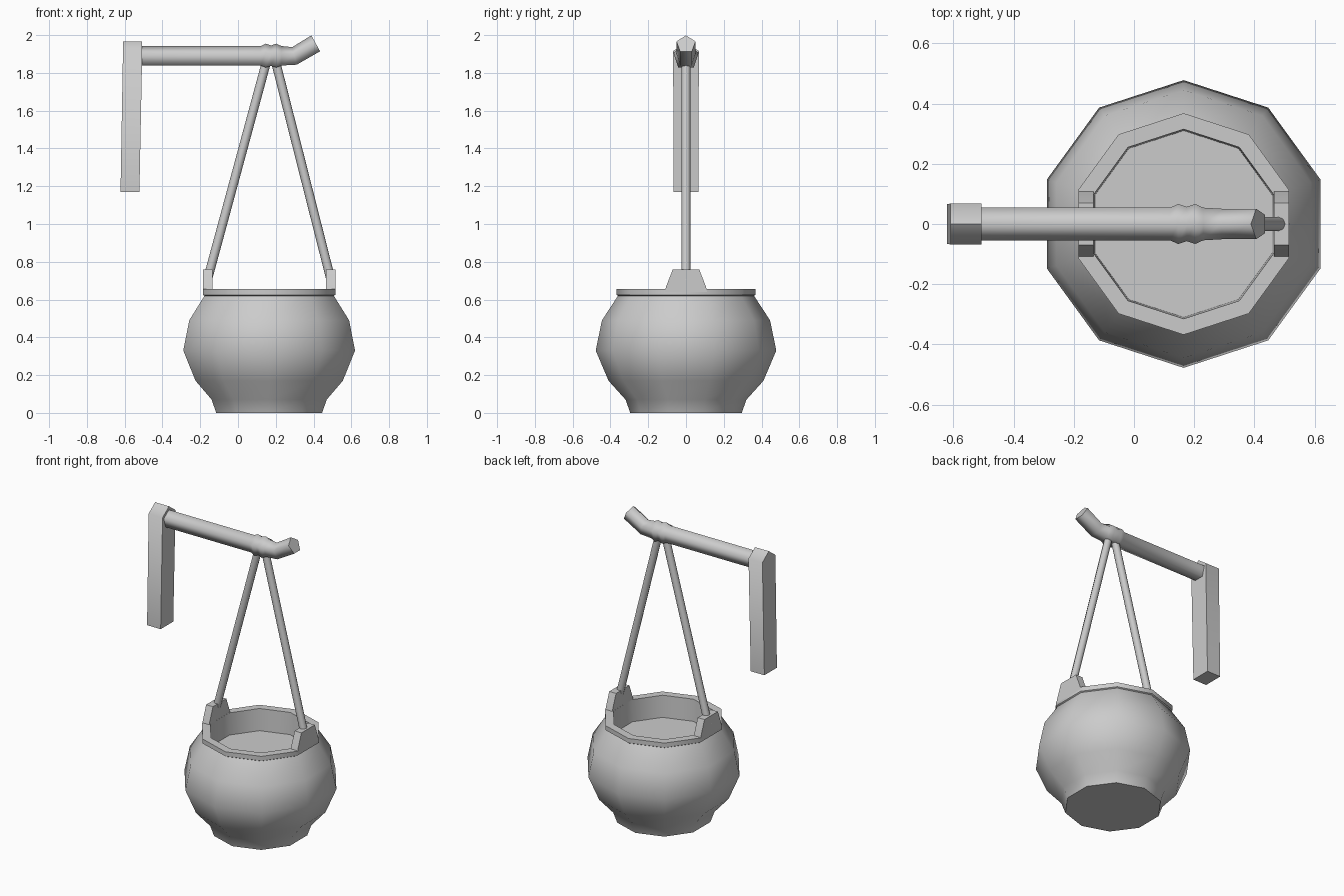
import bpy, bmesh
from math import sin, cos, pi, radians
from mathutils import Vector, Matrix

if "Cube" in bpy.data.objects:
    bpy.data.objects.remove(bpy.data.objects["Cube"])

grey = bpy.data.materials.new("plain grey")
grey.use_nodes = True
COLOUR = (0.6, 0.6, 0.6, 1)
grey.diffuse_color = COLOUR
grey.node_tree.nodes["Principled BSDF"].inputs["Base Color"].default_value = COLOUR

POT_X = 0.165


def finish(name, bm, angle):
    """Turn a bmesh into a shaded object."""
    bmesh.ops.recalc_face_normals(bm, faces=bm.faces)
    mesh = bpy.data.meshes.new(name)
    bm.to_mesh(mesh)
    bm.free()
    mesh.materials.append(grey)
    obj = bpy.data.objects.new(name, mesh)
    bpy.context.collection.objects.link(obj)
    bpy.ops.object.select_all(action='DESELECT')
    obj.select_set(True)
    bpy.context.view_layer.objects.active = obj
    bpy.ops.object.shade_smooth_by_angle(angle=radians(angle))
    return obj


def skin(name, rings, angle):
    """Join equal rings of points into a closed tube with end caps."""
    bm = bmesh.new()
    loops = [[bm.verts.new(p) for p in ring] for ring in rings]
    n = len(loops[0])
    for a, b in zip(loops, loops[1:]):
        for i in range(n):
            j = (i + 1) % n
            bm.faces.new((a[i], a[j], b[j], b[i]))
    bm.faces.new(loops[0])
    bm.faces.new(loops[-1])
    return finish(name, bm, angle)


def lathe(name, profile, sides=10):
    """Spin (radius, height) points about the pot axis, a corner facing the front."""
    turns = [-pi / 2 + 2 * pi * i / sides for i in range(sides)]
    return skin(name, [[(POT_X + r * cos(t), r * sin(t), z) for t in turns]
                       for r, z in profile], 50)


# Pot: foot, belly, shoulder, then the lip and the shallow inside
lathe("pot", [(0.295, 0), (0.32, 0.07), (0.41, 0.17), (0.478, 0.33),
              (0.445, 0.49), (0.36, 0.62), (0.368, 0.625), (0.368, 0.655),
              (0.315, 0.655), (0.31, 0.51)])

# Lugs on both sides of the lip, and the rods rising from them
for side, word in ((-1, "right"), (1, "left")):
    outer, inner = POT_X + side * 0.35, POT_X + side * 0.30
    outline = [(-0.112, 0.64), (0.112, 0.64), (0.105, 0.67), (0.07, 0.76),
               (-0.07, 0.76), (-0.105, 0.67)]
    skin(word + "_lug", [[(x, y, z) for y, z in outline] for x in (outer, inner)], 40)

    start = Vector((POT_X + side * 0.328, 0, 0.7))
    end = Vector((0.175 + side * 0.024, 0, 1.86))
    along = end - start
    bm = bmesh.new()
    bmesh.ops.create_cone(bm, cap_ends=True, segments=8, radius1=0.024,
                          radius2=0.024, depth=along.length)
    turn = along.to_track_quat('Z', 'Y').to_matrix().to_4x4()
    bm.transform(Matrix.Translation((start + end) / 2) @ turn)
    finish(word + "_rod", bm, 50)


# Five-sided arm with two collars and an upturned tip: x, z, radius, tilt
def arm_ring(x, z, r, tilt):
    ring = []
    for i in range(5):
        t = 2 * pi * i / 5
        up = r * cos(t)
        ring.append((x - up * sin(tilt), r * sin(t), z + up * cos(tilt)))
    return ring


AXIS = 1.885
stations = [(-0.53, AXIS, 0.057, 0), (0.12, AXIS, 0.057, 0),
            (0.147, AXIS, 0.07, 0), (0.175, AXIS, 0.06, 0),
            (0.203, AXIS, 0.07, 0), (0.23, AXIS, 0.057, 0),
            (0.3, AXIS, 0.053, 0.25), (0.414, 1.952, 0.053, 0.5)]
skin("arm", [arm_ring(*s) for s in stations], 80)

# Upright grip with a ridged top
grip_rings = []
for low, high in ((-0.622, -0.609), (-0.522, -0.507)):
    grip_rings.append([(low, -0.066, 1.17), (low, 0.066, 1.17),
                       (high, 0.068, 1.915), (high, 0, 1.965),
                       (high, -0.068, 1.915)])
skin("grip", grip_rings, 60)
